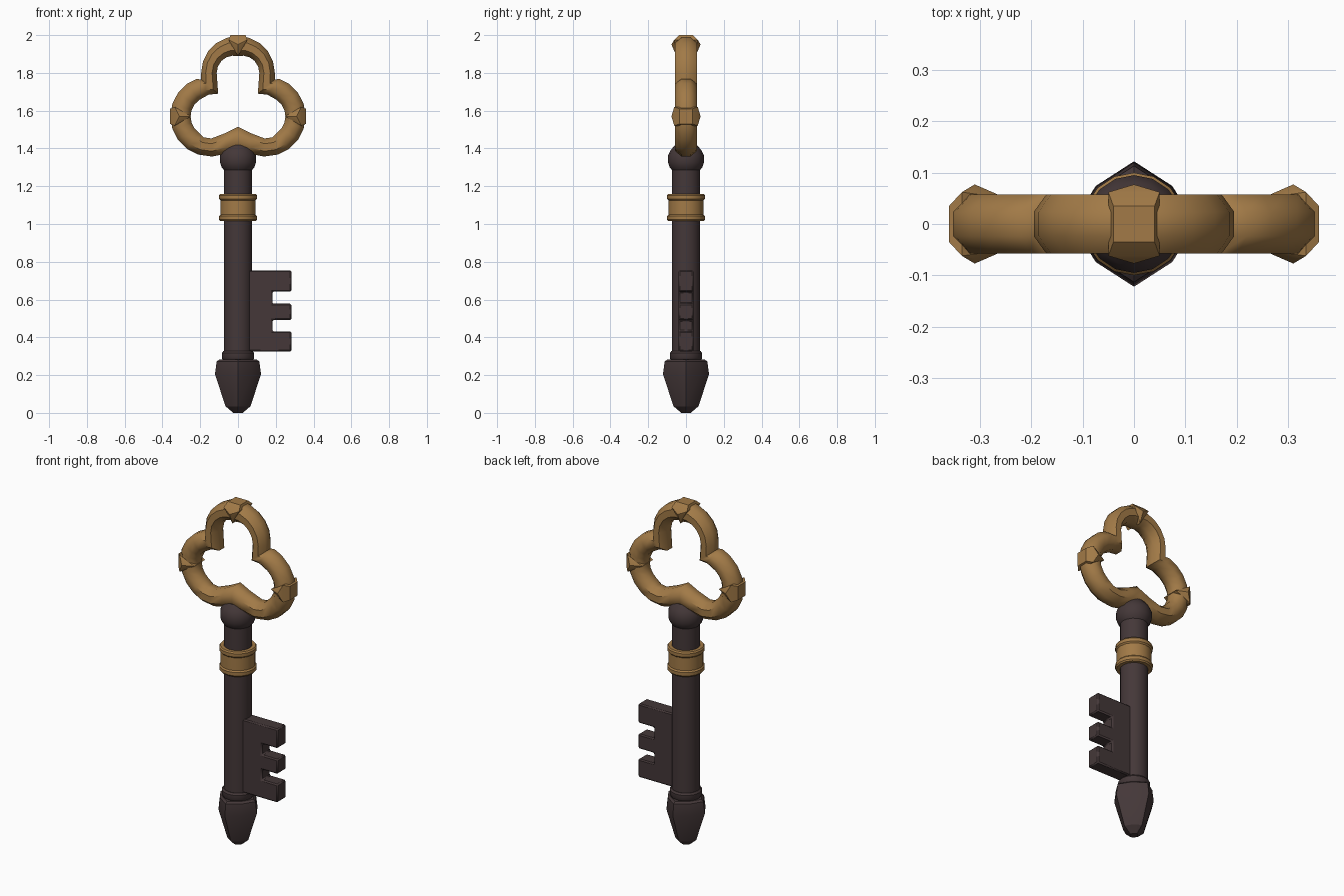
import bpy, bmesh, math
from mathutils import Vector

if "Cube" in bpy.data.objects:
    bpy.data.objects.remove(bpy.data.objects["Cube"])


def material(name, rgb):
    m = bpy.data.materials.new(name)
    m.diffuse_color = (*rgb, 1)
    m.use_nodes = True
    m.node_tree.nodes["Principled BSDF"].inputs["Base Color"].default_value = m.diffuse_color
    return m


GOLD = material("aged_gold", (0.36, 0.195, 0.063))
IRON = material("dark_iron", (0.058, 0.039, 0.040))


def finish(bm, name, mat, angle=35):
    bmesh.ops.recalc_face_normals(bm, faces=bm.faces)
    me = bpy.data.meshes.new(name)
    bm.to_mesh(me)
    bm.free()
    me.materials.append(mat)
    ob = bpy.data.objects.new(name, me)
    bpy.context.collection.objects.link(ob)
    bpy.ops.object.select_all(action='DESELECT')
    ob.select_set(True)
    bpy.context.view_layer.objects.active = ob
    bpy.ops.object.shade_smooth_by_angle(angle=math.radians(angle))
    return ob


def skin(bm, rings, closed=False):
    """Bridge equal-sized rings of points into a tube."""
    vs = [[bm.verts.new(p) for p in r] for r in rings]
    n = len(vs[0])
    pairs = list(zip(vs, vs[1:]))
    if closed:
        pairs.append((vs[-1], vs[0]))
    else:
        bm.faces.new(vs[0])
        bm.faces.new(vs[-1])
    for a, b in pairs:
        for i in range(n):
            j = (i + 1) % n
            bm.faces.new((a[i], a[j], b[j], b[i]))


def lathe(name, mat, profile, sides=16, diag=1.0, angle=35):
    """Revolve (radius, z); diag scales every second corner."""
    bm = bmesh.new()
    rings = []
    for r, z in profile:
        ring = []
        for i in range(sides):
            a = 2 * math.pi * i / sides
            k = r * (diag if i % 2 else 1)
            ring.append((k * math.cos(a), k * math.sin(a), z))
        rings.append(ring)
    skin(bm, rings)
    return finish(bm, name, mat, angle)


# Trefoil bow: (outer, inner) outline pairs for the right half, then mirrored
def polar(c, r, deg):
    a = math.radians(deg)
    return Vector((c[0] + r * math.cos(a), c[1] + r * math.sin(a)))


TOP, SIDE = (0, 1.80), (0.145, 1.57)
half = [(polar(TOP, 0.195, a), polar(TOP, 0.088 + 0.025 * math.cos(math.radians(a)), a))
        for a in (90, 72, 54, 36, 18, 0)]
half.append((Vector((0.195, 1.765)), Vector((0.105, 1.69))))
half.append((Vector((0.22, 1.768)), Vector((0.155, 1.685))))
half += [(polar(SIDE, 0.213, a), polar(SIDE, 0.106, a) if a > -60 else polar(SIDE, 0.117, a))
         for a in (55, 36, 18, 0, -18, -36, -54, -72, -92)]
half.append((Vector((0.065, 1.372)), Vector((0.065, 1.482))))
half.append((Vector((0, 1.385)), Vector((0, 1.515))))
flip = lambda v: Vector((-v.x, v.y))
loop = half + [(flip(o), flip(i)) for o, i in reversed(half[1:-1])]

rings = []
for o, i in loop:
    mid, arm = (o + i) / 2, (o - i) / 2
    ring = []
    for k in range(8):
        a = math.radians(22.5 + 45 * k)
        p = mid + arm * (math.cos(a) / math.cos(math.pi / 8))
        ring.append((p.x, 0.057 * math.sin(a) / math.cos(math.pi / 8), p.y))
    rings.append(ring)
bm = bmesh.new()
skin(bm, rings, closed=True)
finish(bm, "trefoil_bow", GOLD, 48)


# Wedge-shaped clasps on each lobe
def clasp(name, c, deg, R):
    a = math.radians(deg)
    u, v = Vector((math.cos(a), 0, math.sin(a))), Vector((-math.sin(a), 0, math.cos(a)))
    base = Vector((c[0], 0, c[1]))
    bm = bmesh.new()
    for s in (-1, 1):
        for r, w, y in ((R, 0.04, 0.035), (R - 0.025, 0.05, 0.062), (R - 0.05, 0.025, 0.068)):
            for t in (-1, 1):
                bm.verts.new(base + u * r + v * (w * t) + Vector((0, s * y, 0)))
        for r, y in ((R - 0.05, 0.077), (R - 0.112, 0.05)):
            bm.verts.new(base + u * r + Vector((0, s * y, 0)))
    bmesh.ops.convex_hull(bm, input=bm.verts)
    finish(bm, name, GOLD, 25)


clasp("clasp_top", TOP, 90, 0.20)
clasp("clasp_right", SIDE, 0, 0.215)
clasp("clasp_left", (-SIDE[0], SIDE[1]), 180, 0.215)

# Shaft and the turned parts along it
lathe("shaft", IRON, [(0.075, 0.27), (0.075, 1.32)])
lathe("bow_collar", IRON, [(0.074, 1.285), (0.086, 1.30), (0.095, 1.325), (0.095, 1.362),
                           (0.082, 1.39), (0.058, 1.418)])
lathe("gold_band", GOLD, [(0.07, 1.015), (0.094, 1.015), (0.1, 1.023), (0.1, 1.042), (0.093, 1.05),
                          (0.093, 1.125), (0.1, 1.133), (0.1, 1.152), (0.094, 1.16), (0.07, 1.16)])
lathe("tip_ring", IRON, [(0.07, 0.275), (0.08, 0.28), (0.086, 0.29), (0.086, 0.317), (0.078, 0.327),
                         (0.07, 0.327)])

# Faceted tip
lathe("tip", IRON, [(0.025, 0.0), (0.066, 0.035), (0.122, 0.205), (0.113, 0.272), (0.1, 0.282)],
      sides=8, diag=0.86, angle=25)

# Toothed bit: extruded comb outline
outline = [(0.05, 0.325), (0.283, 0.325)]
for z0, z1 in ((0.432, 0.492), (0.578, 0.642)):
    outline += [(0.283, z0), (0.182, z0), (0.182, z1), (0.283, z1)]
outline += [(0.283, 0.755), (0.05, 0.755)]
bm = bmesh.new()
skin(bm, [[(x, y, z) for x, z in outline] for y in (-0.04, 0.04)])
bit = finish(bm, "key_bit", IRON, 30)
bev = bit.modifiers.new("soft_edges", 'BEVEL')
bev.width = 0.007
bev.segments = 1
